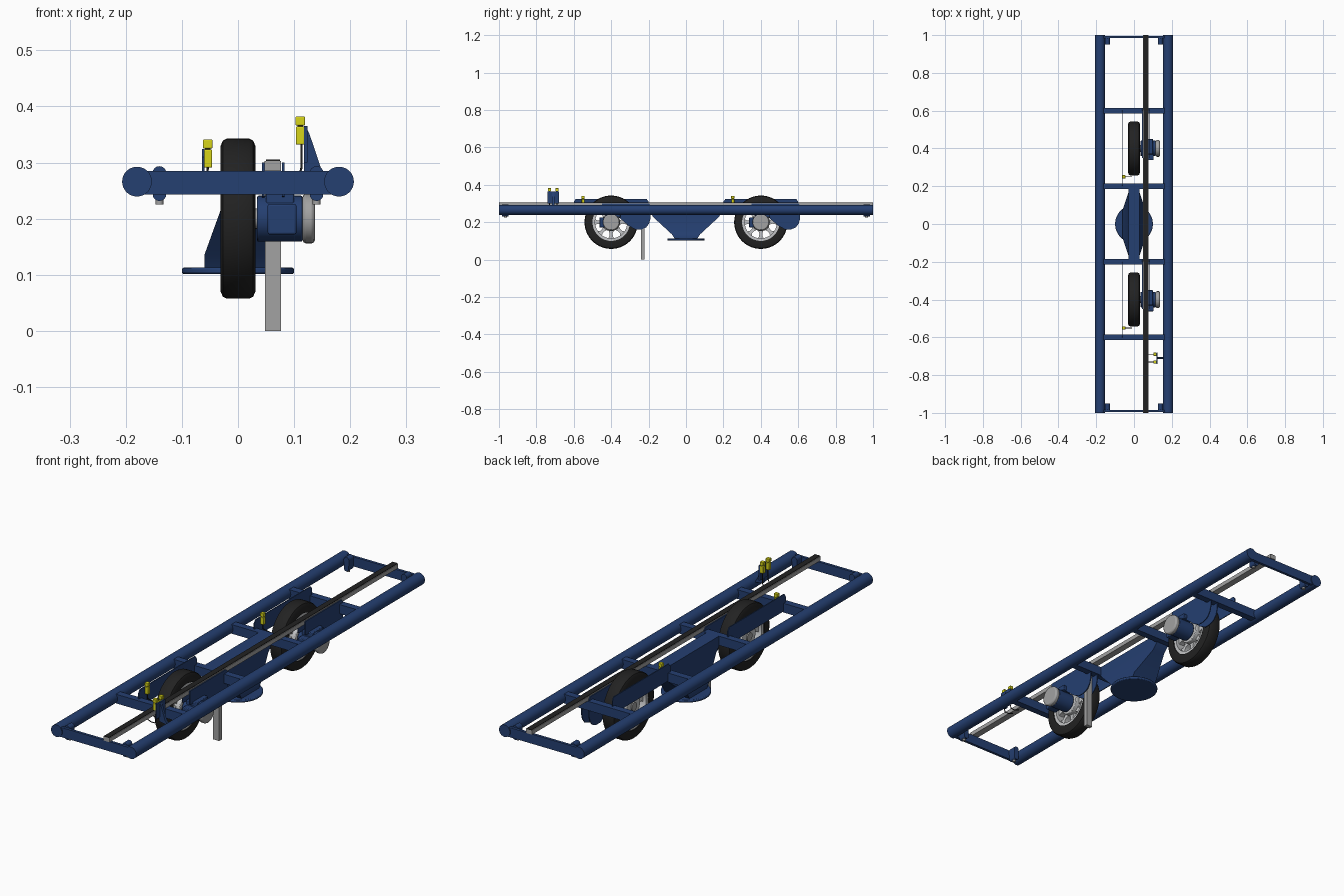
import bpy, bmesh, math
from mathutils import Vector

if "Cube" in bpy.data.objects:
    bpy.data.objects.remove(bpy.data.objects["Cube"])


def material(name, r, g, b):
    m = bpy.data.materials.new(name)
    m.diffuse_color = (r, g, b, 1)
    m.use_nodes = True
    m.node_tree.nodes["Principled BSDF"].inputs["Base Color"].default_value = m.diffuse_color
    return m


BLUE = material("frame blue", .018, .05, .165)
BLACK = material("rubber black", .016, .016, .016)
GREY = material("aluminium grey", .36, .36, .36)
LIGHT = material("light metal", .55, .56, .57)
YELLOW = material("sensor yellow", .68, .66, .01)


def finish(name, bm, mat, bevel=0):
    bmesh.ops.recalc_face_normals(bm, faces=bm.faces)
    me = bpy.data.meshes.new(name)
    bm.to_mesh(me)
    bm.free()
    me.materials.append(mat)
    ob = bpy.data.objects.new(name, me)
    bpy.context.collection.objects.link(ob)
    if bevel:
        mod = ob.modifiers.new("bevel", 'BEVEL')
        mod.width, mod.segments = bevel, 2
    bpy.context.view_layer.objects.active = ob
    bpy.ops.object.select_all(action='DESELECT')
    ob.select_set(True)
    bpy.ops.object.shade_smooth_by_angle(angle=math.radians(35))
    return ob


def box(name, x, y, z, mat, bevel=0):
    """Box from (min, max) ranges."""
    bm = bmesh.new()
    bmesh.ops.create_cube(bm, size=1)
    for v in bm.verts:
        v.co = Vector([(a + b) / 2 + c * (b - a) for c, (a, b) in zip(v.co, (x, y, z))])
    return finish(name, bm, mat, bevel)


def plate(name, axis, lo, hi, pts, mat, bevel=0):
    """Extrude a 2D outline along an axis; points use the other two axes in order."""
    bm = bmesh.new()

    def place(p, d):
        c = list(p)
        c.insert(axis, d)
        return bm.verts.new(c)
    a, b = [place(p, lo) for p in pts], [place(p, hi) for p in pts]
    bm.faces.new(a)
    bm.faces.new(b)
    for i in range(len(pts)):
        j = (i + 1) % len(pts)
        bm.faces.new((a[i], a[j], b[j], b[i]))
    return finish(name, bm, mat, bevel)


def rod(name, axis, lo, hi, centre, r, mat, n=32, bevel=0):
    pts = [(centre[0] + r * math.cos(2 * math.pi * i / n),
            centre[1] + r * math.sin(2 * math.pi * i / n)) for i in range(n)]
    return plate(name, axis, lo, hi, pts, mat, bevel)


def ring(name, profile, y, z, mat, n=56):
    """Revolve a closed (x, radius) profile about the x axis."""
    bm = bmesh.new()
    rows = [[bm.verts.new((x, y + r * math.cos(2 * math.pi * i / n), z + r * math.sin(2 * math.pi * i / n)))
             for x, r in profile] for i in range(n)]
    m = len(profile)
    for i in range(n):
        p, q = rows[i], rows[(i + 1) % n]
        for k in range(m):
            bm.faces.new((p[k], p[(k + 1) % m], q[(k + 1) % m], q[k]))
    return finish(name, bm, mat)


def wire(name, pts, r, mat):
    cu = bpy.data.curves.new(name, 'CURVE')
    cu.dimensions, cu.bevel_depth, cu.bevel_resolution = '3D', r, 2
    sp = cu.splines.new('POLY')
    sp.points.add(len(pts) - 1)
    for p, c in zip(sp.points, pts):
        p.co = (*c, 1)
    cu.materials.append(mat)
    bpy.context.collection.objects.link(bpy.data.objects.new(name, cu))


# frame: side tubes, cross beams, end plates and lugs
for s in (-1, 1):
    rod("side_tube", 1, -1, 1, (s * .18, .266), .0265, BLUE)
    for y in (.2, .6):
        box("cross_beam", (-.165, .165), (s * y - .015, s * y + .015), (.245, .285), BLUE)
    box("end_plate", (-.17, .17), (s * .99 - .006, s * .99 + .006), (.243, .285), BLUE)
    for x in (-.14, .14):
        arc = [(x + .0125 * math.cos(t * math.pi / 8), (.281 if t < 9 else .244) + .0125 * math.sin(t * math.pi / 8))
               for t in list(range(9)) + list(range(9, 16))]
        plate("end_lug", 1, min(s * .95, s * .984), max(s * .95, s * .984), arc, BLUE)
        rod("lug_bolt", 2, .225, .262, (x, s * .965), .007, GREY, 12)

# long rail with a dark slot
box("rail", (.047, .077), (-1, 1), (.285, .303), GREY)
box("rail_slot", (.0495, .0745), (-1, 1), (.3025, .3055), BLACK)

# centre beam tapering to the turntable flange
bm = bmesh.new()
levels = [(.112, .06, .06), (.135, .06, .075), (.218, .03, .165), (.245, .03, .19), (.285, .03, .2)]
loops = [[bm.verts.new((a * w, b * d, z)) for a, b in ((-1, -1), (1, -1), (1, 1), (-1, 1))] for z, w, d in levels]
for p, q in zip(loops, loops[1:]):
    for i in range(4):
        bm.faces.new((p[i], p[(i + 1) % 4], q[(i + 1) % 4], q[i]))
bm.faces.new(loops[0])
bm.faces.new(loops[-1])
finish("centre_pillar", bm, BLUE)
rod("turntable_flange", 2, .101, .113, (0, 0), .1, BLUE, 56, .004)

# ground contact post
box("ground_post", (.048, .077), (-.24, -.222), (0, .285), GREY)


def sensor(name, x, y, z):
    box(name + "_body", (x - .008, x + .008), (y - .008, y + .008), (z - .05, z - .018), YELLOW, .002)
    box(name + "_neck", (x - .005, x + .005), (y - .005, y + .005), (z - .02, z - .015), BLACK)
    box(name + "_head", (x - .0085, x + .0085), (y - .0085, y + .0085), (z - .016, z), YELLOW, .002)


# two drive units facing the same way
Z = .2
for y in (-.4, .4):
    ring("tyre", [(-.031, .1), (-.031, .13), (-.027, .139), (-.02, .1425), (.02, .1425),
                  (.027, .139), (.031, .13), (.031, .1)], y, Z, BLACK)
    ring("rim", [(-.027, .086), (-.027, .105), (.027, .105), (.027, .086)], y, Z, LIGHT)
    rod("wheel_hub", 0, -.025, .03, (y, Z), .048, LIGHT, 40, .003)
    for i in range(8):
        a = math.pi * i / 4
        c, s = math.cos(a), math.sin(a)
        plate("spoke", 0, -.012, .012, [(y + r * c - w * s, Z + r * s + w * c) for r, w in
              ((.04, -.016), (.06, -.008), (.075, -.009), (.09, -.02), (.09, .02), (.075, .009), (.06, .008), (.04, .016))], LIGHT)
    # motor on the right of the wheel
    rod("axle", 0, -.03, .05, (y, Z), .018, GREY, 24)
    rod("motor_body", 0, .034, .115, (y, Z), .041, BLUE, 40, .003)
    rod("motor_end_cap", 0, .115, .137, (y, Z), .044, GREY, 40, .006)
    box("terminal_box", (.053, .104), (y - .062, y - .03), (.172, .226), BLUE, .003)
    box("motor_foot", (.05, .1), (y - .03, y + .05), (.225, .246), BLUE, .003)
    # chain guard plates straddling the rail
    outline = [(-.05, .3), (.2, .3), (.21, .29), (.21, .22), (.203, .193), (.187, .172),
               (.16, .161), (.13, .161), (.095, .18), (.03, .235), (-.05, .24)]
    for x in (.043, .0785):
        plate("chain_guard", 0, x, x + .004, [(y + a, b) for a, b in outline], BLUE)
    # left guard plate carrying the sensor
    plate("wheel_guard", 0, -.064, -.06,
          [(y + a, b) for a, b in ((-.2, .25), (.2, .25), (.2, .31), (.19, .324), (-.19, .324), (-.2, .31))], BLUE)
    sensor("wheel_sensor", -.054, y - .15, .341)
    wire("sensor_arm", [(-.054, y - .15, .294), (-.054, y - .15, .27), (-.01, y - .15, .262)], .002, BLACK)

# pair of front sensors on a gusset bracket
plate("sensor_bracket", 1, -.716, -.704, [(.118, .28), (.165, .27), (.148, .29), (.127, .352), (.122, .362), (.118, .362)], BLUE)
box("sensor_mount", (.118, .124), (-.74, -.68), (.3, .365), BLUE)
for y in (-.73, -.69):
    sensor("front_sensor", .111, y, .382)
    wire("sensor_cable", [(.113, y, .334), (.113, y, .29), (.108, y, .275), (.09, y, .275), (.065, y, .284)], .002, BLACK)
